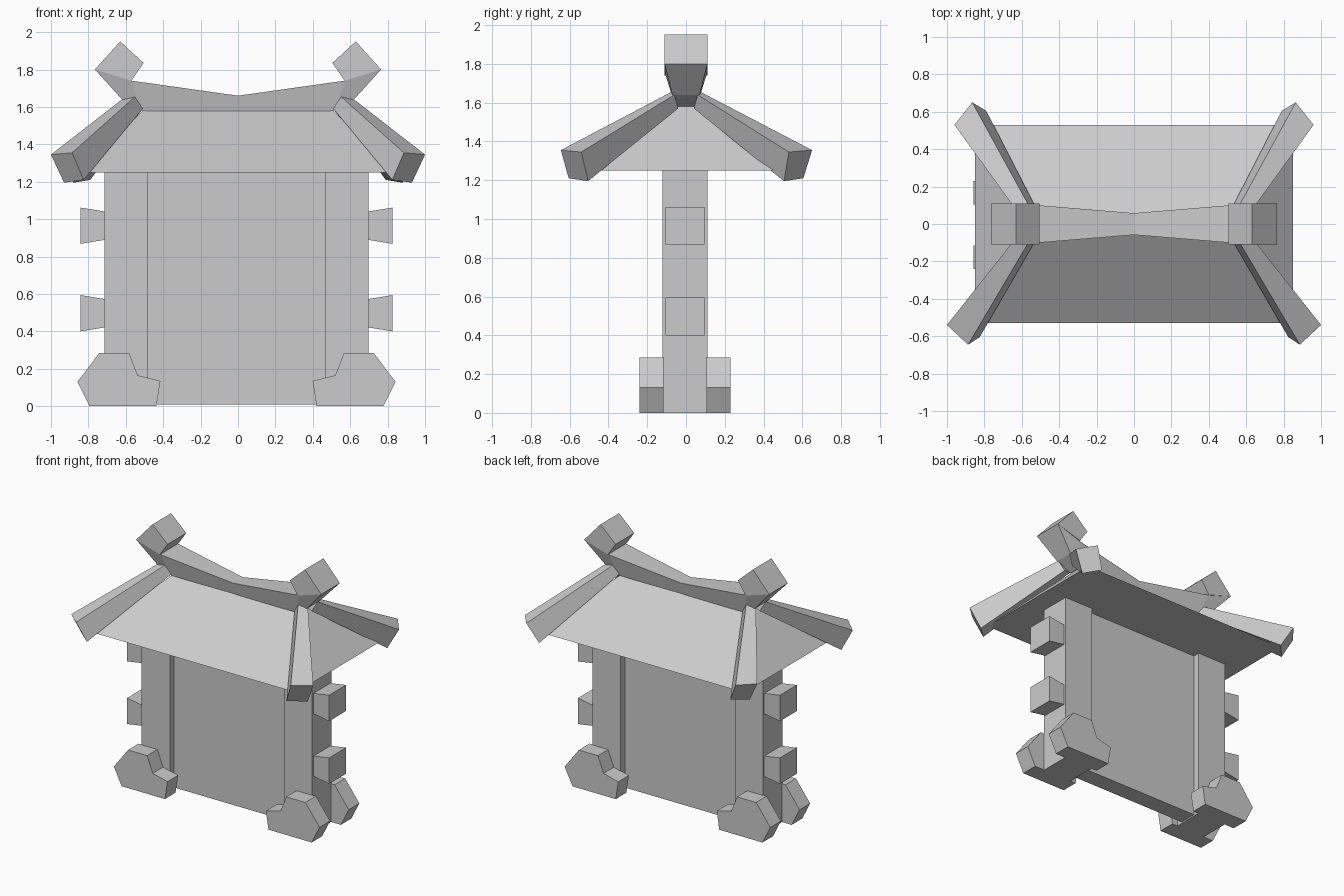
import bpy
import bmesh

cube = bpy.data.objects.get("Cube")
if cube:
    bpy.data.objects.remove(cube, do_unlink=True)

stone = bpy.data.materials.new("plain_grey")
stone.use_nodes = True
GREY = (0.6, 0.6, 0.6, 1)
stone.diffuse_color = GREY
stone.node_tree.nodes["Principled BSDF"].inputs["Base Color"].default_value = GREY

CX = -0.008  # the wall sits slightly off the roof centre


def loft(name, sections):
    """Bridge equal-length closed sections and cap both ends."""
    bm = bmesh.new()
    rings = [[bm.verts.new(p) for p in s] for s in sections]
    n = len(rings[0])
    for a, b in zip(rings, rings[1:]):
        for i in range(n):
            j = (i + 1) % n
            bm.faces.new((a[i], a[j], b[j], b[i]))
    bm.faces.new(rings[0])
    bm.faces.new(rings[-1])
    bmesh.ops.recalc_face_normals(bm, faces=bm.faces)
    mesh = bpy.data.meshes.new(name)
    bm.to_mesh(mesh)
    bm.free()
    mesh.materials.append(stone)
    obj = bpy.data.objects.new(name, mesh)
    bpy.context.collection.objects.link(obj)
    return obj


def prism(name, profile, y0, y1, side=1, cx=0.0):
    """Extrude an x-z profile along y, optionally mirrored in x."""
    return loft(name, [[(cx + side * x, y, z) for x, z in profile] for y in (y0, y1)])


def rect(x0, x1, z0, z1):
    return [(x0, z0), (x1, z0), (x1, z1), (x0, z1)]


def level(x, y, z):
    return [(-x, -y, z), (x, -y, z), (x, y, z), (-x, y, z)]


# Wall panel and hipped roof
prism("wall_panel", rect(-0.48, 0.48, 0.01, 1.25), -0.07, 0.06, cx=CX)
loft("roof", [level(0.85, 0.53, 1.25), level(0.51, 0.05, 1.58)])


# Ridge beam, flaring upward towards both ends
def ridge_section(top, bottom, side=1):
    (xt, yt, zt), (xb, yb, zb) = top, bottom
    return [(side * xt, -yt, zt), (side * xt, yt, zt),
            (side * xb, yb, zb), (side * xb, -yb, zb)]


middle = ((0, 0.058, 1.66), (0, 0.05, 1.57))
flare = ((0.57, 0.105, 1.74), (0.52, 0.055, 1.58))
tip = ((0.765, 0.11, 1.80), (0.62, 0.07, 1.64))
loft("ridge_beam", [ridge_section(*tip, -1), ridge_section(*flare, -1),
                    ridge_section(*middle), ridge_section(*flare), ridge_section(*tip)])

# Hip beams: inner end, then the outer ends for front and back
HIP_INNER = [(0.62, 0.06, 1.64), (0.55, 0.075, 1.655), (0.51, 0.06, 1.59), (0.58, 0.04, 1.57)]
HIP_OUTER = {
    "front": [(1.0, 0.54, 1.345), (0.887, 0.645, 1.355), (0.825, 0.605, 1.21), (0.93, 0.505, 1.195)],
    "back": [(0.96, 0.53, 1.345), (0.865, 0.65, 1.355), (0.79, 0.605, 1.21), (0.88, 0.505, 1.195)],
}

FOOT = [(0.85, 0.13), (0.733, 0.285), (0.575, 0.285), (0.528, 0.165),
        (0.407, 0.135), (0.428, 0), (0.785, 0)]
RIDGE_BLOCK = [(0.63, 1.95), (0.765, 1.80), (0.57, 1.74), (0.505, 1.835)]

for label, s in (("left", 1), ("right", -1)):
    # Posts with their tapered side blocks
    prism(label + "_post", rect(0.472, 0.705, 0, 1.25), -0.12, 0.11, s, CX)
    for row, z in (("lower", 0.497), ("upper", 0.965)):
        block = [(0.70, z - 0.075), (0.835, z - 0.097), (0.835, z + 0.097), (0.70, z + 0.075)]
        prism(f"{label}_{row}_side_block", block, -0.105, 0.095, s, CX)
    # Ridge end block
    prism(label + "_ridge_block", RIDGE_BLOCK, -0.11, 0.11, s)
    # Foot stones and hip beams at the front and back
    for end, d in (("front", -1), ("back", 1)):
        y0, y1 = (-0.24, -0.115) if d < 0 else (0.105, 0.23)
        prism(f"{label}_{end}_foot", FOOT, y0, y1, s, CX)
        loft(f"{label}_{end}_hip_beam",
             [[(s * x, d * y, z) for x, y, z in ring] for ring in (HIP_INNER, HIP_OUTER[end])])
